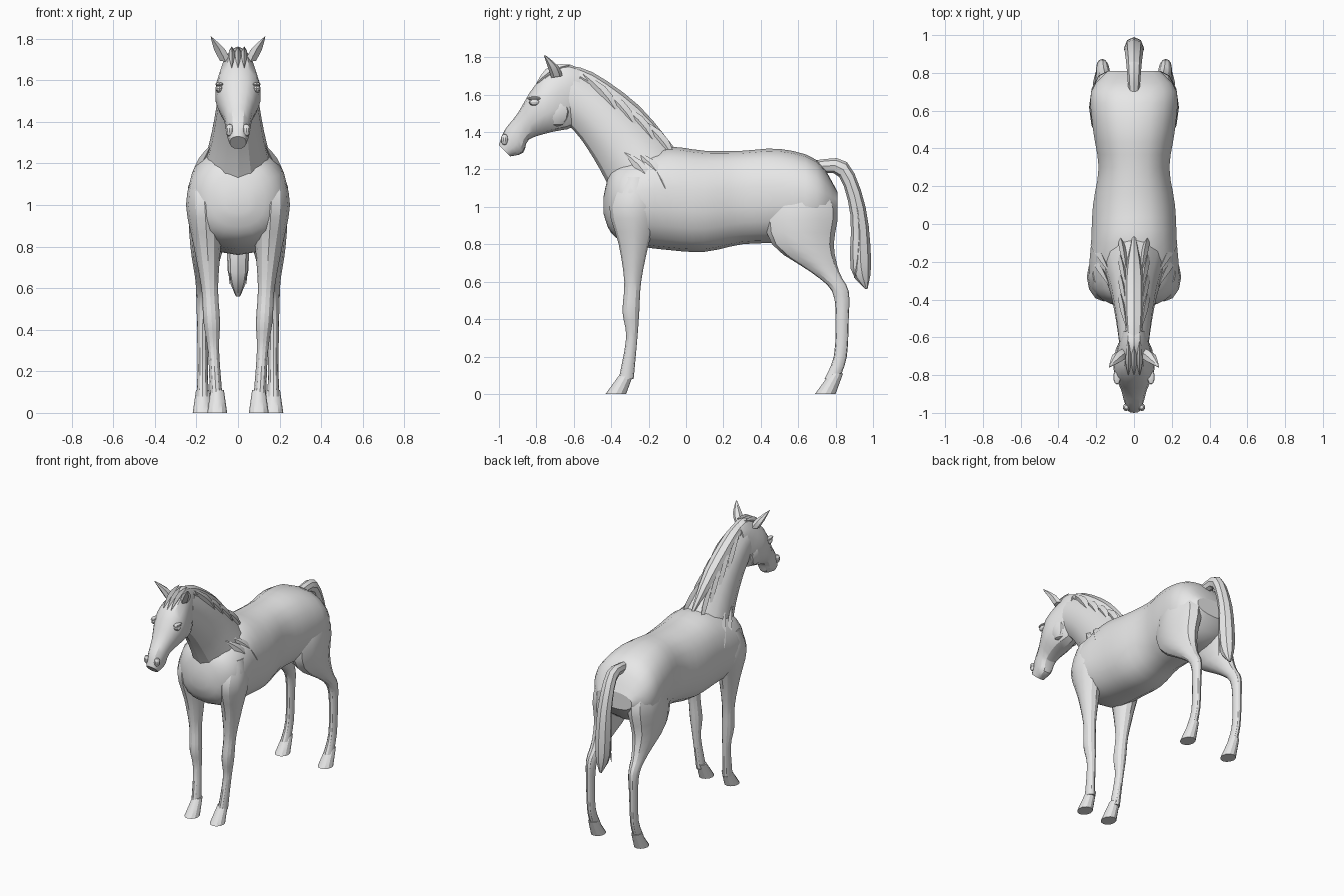
import bpy
import bmesh
import math
from mathutils import Vector

cube = bpy.data.objects.get("Cube")
if cube:
    bpy.data.objects.remove(cube, do_unlink=True)

grey = bpy.data.materials.new("plain grey")
grey.use_nodes = True
colour = (0.8, 0.8, 0.8, 1)
grey.diffuse_color = colour
grey.node_tree.nodes["Principled BSDF"].inputs["Base Color"].default_value = colour


def finish(name, bm):
    """Turn a bmesh into a shaded object."""
    bmesh.ops.recalc_face_normals(bm, faces=bm.faces)
    mesh = bpy.data.meshes.new(name)
    bm.to_mesh(mesh)
    bm.free()
    mesh.materials.append(grey)
    obj = bpy.data.objects.new(name, mesh)
    bpy.context.collection.objects.link(obj)
    bpy.ops.object.select_all(action="DESELECT")
    obj.select_set(True)
    bpy.context.view_layer.objects.active = obj
    bpy.ops.object.shade_smooth_by_angle(angle=math.radians(28))


def smooth_rows(rows, steps):
    """Catmull-Rom interpolation of section rows."""
    out = []
    last = len(rows) - 1
    for i in range(last):
        quad = (rows[max(i - 1, 0)], rows[i], rows[i + 1], rows[min(i + 2, last)])
        for step in range(steps):
            t = step / steps
            section = []
            for before, start, end, after in zip(*quad):
                leave, arrive = (end - before) / 2, (after - start) / 2
                rise = end - start
                bend = 3 * rise - 2 * leave - arrive
                twist = leave + arrive - 2 * rise
                section.append(start + t * (leave + t * (bend + t * twist)))
            out.append(section)
    out.append(rows[last])
    return out


def loft(name, rows, sides=12, steps=3, power=1.0, flip=1):
    """Skin sections given as (y, z) edge, (y, z) opposite edge, half width, x centre."""
    rows = [tuple(row) + (0,) * (6 - len(row)) for row in rows]
    bm = bmesh.new()
    rings = []
    for y_a, z_a, y_b, z_b, width, x in smooth_rows(rows, steps):
        edge, opposite = Vector((x, y_a, z_a)), Vector((x, y_b, z_b))
        middle, radius = (edge + opposite) / 2, (edge - opposite) / 2
        ring = []
        for k in range(sides):
            angle = math.tau * k / sides
            along, across = (math.copysign(abs(value) ** power, value)
                             for value in (math.cos(angle), math.sin(angle)))
            point = middle + radius * along + Vector((width * across, 0, 0))
            point.x *= flip
            ring.append(bm.verts.new(point))
        rings.append(ring)
    for low, high in zip(rings, rings[1:]):
        for k in range(sides):
            j = (k + 1) % sides
            bm.faces.new((low[k], low[j], high[j], high[k]))
    bm.faces.new(rings[0])
    bm.faces.new(rings[-1])
    finish(name, bm)


def leg(name, rows, centre, flip):
    """Level sections (z, front y, back y, half width) along a sloping centre line."""
    loft(name, [(front, z, back, z, width, centre(z)) for z, front, back, width in rows],
         flip=flip)


def hoof(name, toe, x, flip):
    """A flared hoof that narrows and leans back towards the pastern."""
    rows = []
    for t in (1, .5, .1, 0):
        front, back = toe + .08 * t, toe + .11 + .04 * t
        rows.append((front, .11 * t, back, .11 * t, .048 - .016 * t, x))
    loft(name, rows, steps=1, flip=flip)


def lock(name, start, end, bulge, thick, flip=1):
    """A pointed, bowed tuft of hair between two points."""
    start, end = Vector(start), Vector(end)
    run = end - start
    normal = Vector((0, -run.z, run.y)).normalized()
    rows = []
    segments = 5
    for i in range(segments + 1):
        t = i / segments
        arch = math.sin(math.pi * t)
        size = thick * max(arch, .05)
        point = start + run * t + normal * bulge * arch
        upper, lower = point + normal * size, point - normal * size
        rows.append((upper.y, upper.z, lower.y, lower.z, size * .6, point.x))
    loft(name, rows, sides=4, steps=1, flip=flip)


def ball(name, centre, size):
    """A small ellipsoid for facial relief."""
    bm = bmesh.new()
    bmesh.ops.create_uvsphere(bm, u_segments=10, v_segments=6, radius=1)
    bmesh.ops.scale(bm, vec=size, verts=bm.verts)
    bmesh.ops.translate(bm, vec=centre, verts=bm.verts)
    finish(name, bm)


# Trunk from chest to rump: y, top, bottom, half width
trunk = [(-.44, 1.06, .96, .06), (-.4, 1.2, .86, .17), (-.3, 1.26, .8, .24),
         (-.1, 1.32, .77, .23), (.1, 1.3, .76, .22), (.3, 1.3, .8, .19),
         (.5, 1.31, .81, .22), (.7, 1.25, .84, .23), (.81, 1.08, .96, .14)]
loft("trunk", [(y, top, y, low, width) for y, top, low, width in trunk],
     sides=18, power=.88)

# Neck and head
loft("neck", [(-.02, 1.25, -.36, 1, .18), (-.2, 1.44, -.46, 1.2, .13),
              (-.4, 1.61, -.56, 1.36, .1), (-.6, 1.73, -.65, 1.46, .08)], sides=14)
loft("head", [(-.57, 1.74, -.56, 1.53, .06), (-.66, 1.76, -.6, 1.43, .08),
              (-.8, 1.66, -.72, 1.4, .11), (-.9, 1.5, -.84, 1.36, .07),
              (-.97, 1.41, -.87, 1.29, .055), (-1, 1.33, -.94, 1.27, .04)],
     sides=14, power=.9)

# Mane and forelock
loft("mane", [(-.66, 1.76, -.63, 1.7, .03), (-.5, 1.72, -.5, 1.6, .05),
              (-.25, 1.54, -.3, 1.44, .05), (-.05, 1.3, -.1, 1.28, .01)], sides=8)
for x in (-.03, 0, .03):
    lock("forelock", (x, -.62, 1.76), (x, -.8, 1.66), -.02, .025)

# Tail
loft("tail", [(.7, 1.25, .72, 1.18, .03), (.86, 1.24, .82, 1.16, .04),
              (.96, 1, .88, .95, .05), (.99, .7, .88, .67, .05),
              (.97, .56, .96, .56, .01)], sides=8)

# Sheath under the belly
loft("sheath", [(.3, .86, .3, .81, .03), (.5, .86, .5, .81, .05)], sides=8, steps=1)

# Paired parts
for side, label in ((1, "left"), (-1, "right")):
    leg("front_leg_" + label,
        [(1.16, -.33, -.2, .05), (1, -.41, -.15, .09), (.8, -.36, -.2, .065),
         (.6, -.33, -.24, .04), (.44, -.34, -.25, .04), (.3, -.32, -.26, .027),
         (.08, -.36, -.28, .03)],
        lambda z: .1 + .06 * z, side)
    hoof("front_hoof_" + label, -.43, .1, side)
    leg("hind_leg_" + label,
        [(1.2, .54, .7, .06), (1, .43, .81, .1), (.8, .46, .79, .08),
         (.65, .67, .82, .047), (.55, .78, .87, .034), (.4, .8, .87, .027),
         (.2, .79, .86, .025), (.08, .74, .82, .03)],
        lambda z: .17 - .07 * max(z - .5, 0), side)
    hoof("hind_hoof_" + label, .69, .17, side)

    # Ears and face
    loft("ear_" + label, [(-.72, 1.69, -.66, 1.7, .03, .06),
                          (-.74, 1.75, -.68, 1.75, .03, .09),
                          (-.76, 1.81, -.75, 1.81, .002, .13)],
         sides=6, steps=2, flip=side)
    ball("eye_" + label, (side * .09, -.81, 1.56), (.02, .03, .02))
    ball("brow_" + label, (side * .09, -.81, 1.58), (.02, .04, .01))
    ball("nostril_" + label, (side * .04, -.97, 1.36), (.02, .02, .03))
    ball("cheek_" + label, (side * .06, -.69, 1.51), (.04, .07, .08))

    # Hair along the crest, shoulder folds and tail strands
    for i in range(4):
        y, z = -.55 + .1 * i, 1.71 - .08 * i
        lock("mane_lock_" + label, (.04, y, z), (.08, y + .2, z - .24), .02, .03, side)
    for y in (-.33, -.26):
        lock("shoulder_fold_" + label, (.13, y, 1.29), (.23, y + .15, 1.1),
             .02, .03, side)
    lock("tail_lock_" + label, (.03, .87, 1.17), (.04, .9, .62), .04, .03, side)
